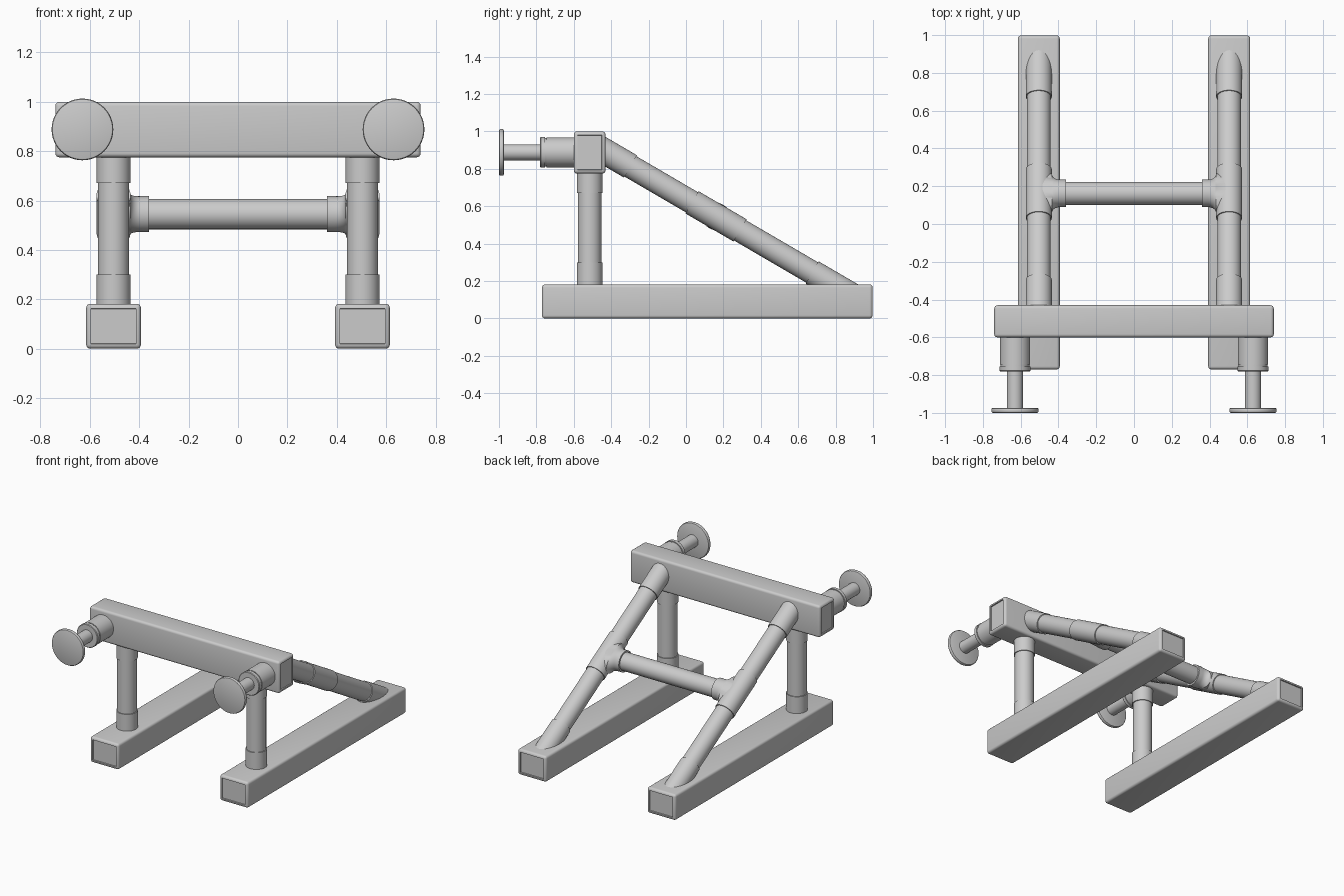
import bpy, bmesh
from math import sin, cos, pi, radians
from mathutils import Vector

if "Cube" in bpy.data.objects:
    bpy.data.objects.remove(bpy.data.objects["Cube"])

PX = 0.504                      # x of the two side frames
SLOPE = 0.584                   # fall of the sloping braces


def finish(name, bm, mirrored):
    bmesh.ops.recalc_face_normals(bm, faces=bm.faces)
    me = bpy.data.meshes.new(name)
    bm.to_mesh(me)
    bm.free()
    ob = bpy.data.objects.new(name, me)
    bpy.context.collection.objects.link(ob)
    if mirrored:
        ob.modifiers.new("Mirror", 'MIRROR').use_mirror_merge = False
    bpy.ops.object.select_all(action='DESELECT')
    ob.select_set(True)
    bpy.context.view_layer.objects.active = ob
    bpy.ops.object.shade_smooth_by_angle(angle=radians(35))
    return ob


def box_beam(name, lo, hi, axis, mirrored):
    """Rounded rectangular beam with a recessed panel in each end."""
    lo, hi = Vector(lo), Vector(hi)
    bm = bmesh.new()
    bmesh.ops.create_cube(bm, size=1)
    for v in bm.verts:
        v.co = Vector((lo[i] + hi[i]) / 2 + v.co[i] * (hi[i] - lo[i]) for i in range(3))
    bmesh.ops.bevel(bm, geom=bm.edges[:], offset=0.017, segments=4, profile=0.5, affect='EDGES')
    bm.normal_update()
    ends = [f for f in bm.faces if abs(f.normal[axis]) > 0.999]
    for f in ends:
        bmesh.ops.inset_individual(bm, faces=[f], thickness=0.004)
        bmesh.ops.inset_individual(bm, faces=[f], thickness=0.001, depth=-0.008)
    return finish(name, bm, mirrored)


def loft(name, origin, axis, side, rings, n=48):
    """Skin of elliptical rings (distance, radius along side, other radius)."""
    origin, axis, side = Vector(origin), Vector(axis).normalized(), Vector(side).normalized()
    other = axis.cross(side)
    bm = bmesh.new()
    loops = []
    for d, ra, rb in rings:
        loops.append([bm.verts.new(origin + axis * d + side * ra * cos(2 * pi * k / n)
                                   + other * rb * sin(2 * pi * k / n)) for k in range(n)])
    for a, b in zip(loops, loops[1:]):
        for k in range(n):
            bm.faces.new((a[k], a[(k + 1) % n], b[(k + 1) % n], b[k]))
    bm.faces.new(loops[0])
    bm.faces.new(loops[-1])
    return finish(name, bm, True)


def round_bar(name, origin, axis, side, profile):
    return loft(name, origin, axis, side, [(d, r, r) for d, r in profile])


# Floor rails and top beam
box_beam("floor_rail", (PX - 0.111, -0.77, 0), (PX + 0.111, 0.998, 0.182), 1, True)
box_beam("top_beam", (-0.74, -0.60, 0.775), (0.74, -0.43, 1.0), 0, False)

# Upright posts with sockets at both ends
X, Y, Z = (1, 0, 0), (0, 1, 0), (0, 0, 1)
round_bar("upright_post", (PX, -0.515, 0), Z, X,
          [(0.12, 0.069), (0.30, 0.069), (0.30, 0.063), (0.672, 0.063), (0.672, 0.069), (0.83, 0.069)])

# Sloping braces: sockets at the ends and a tee in the middle
down = Vector((0, 1, -SLOPE)).normalized()


def on_brace(y):
    return Vector((PX, y, 0.813 - SLOPE * (y + 0.297)))


start = on_brace(-0.47)


def dist(y):
    return (y + 0.47) / down.y


R, r = 0.069, 0.063
round_bar("sloping_brace", start, down, X,
          [(0, R), (dist(-0.297), R), (dist(-0.297), r), (dist(0.032), r), (dist(0.032), R),
           (dist(0.289), R), (dist(0.289), r), (dist(0.674), r), (dist(0.674), R), (dist(0.91), R)])

# Tee branch: collar flaring smoothly into the brace
mid = on_brace(0.162)
f, c = 0.042, 0.073
rings = [(0.144, c, c)]
for i in range(9):
    a = i / 8 * pi / 2
    rings.append((R + f - f * sin(a), c + f - f * cos(a), c - 0.005 * i / 8))
rings.append((0, c + f, 0.066))
loft("tee_branch", mid, (-1, 0, 0), down, rings)

# Cross bar (half, mirrored across the middle)
round_bar("cross_bar", (0, mid.y, mid.z), X, Z, [(0, 0.0615), (0.42, 0.0615)])

# Screw feet on the front: sleeve, lock ring, rod and pad
foot = (0.63, 0, 0.888)
round_bar("foot_sleeve", foot, Y, X,
          [(-0.58, 0.08), (-0.745, 0.08), (-0.745, 0.076), (-0.754, 0.076), (-0.754, 0.082),
           (-0.776, 0.082), (-0.78, 0.078)])
round_bar("foot_rod", foot, Y, X, [(-0.76, 0.043), (-0.985, 0.043)])
round_bar("foot_pad", foot, Y, X,
          [(-0.974, 0.117), (-0.976, 0.122), (-0.981, 0.125), (-0.993, 0.125), (-0.998, 0.122), (-1.0, 0.117)])
